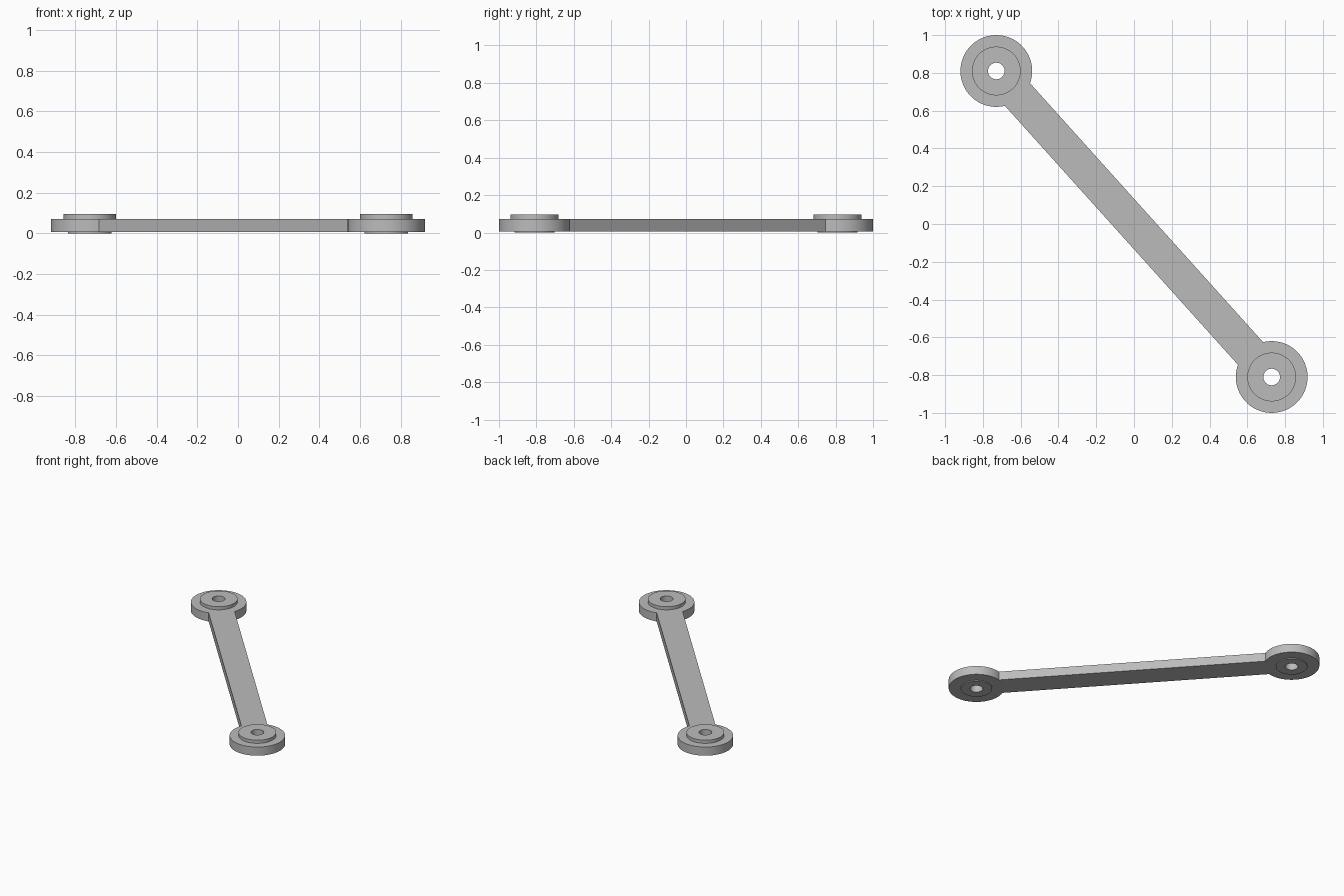
import bpy, bmesh, math
from mathutils import Matrix

cube = bpy.data.objects.get("Cube")
if cube:
    bpy.data.objects.remove(cube, do_unlink=True)

SEG = 64                 # sides of each round end
NECK = 5                 # segments each side of the axis where the bar joins
R_EYE, R_TOP, R_BASE, R_HOLE = 0.19, 0.129, 0.108, 0.044
Z_LOW, Z_HIGH, Z_TOP = 0.006, 0.071, 0.095
CENTRE = (0.729, 0.81)
REACH = math.hypot(*CENTRE)

# Closed cross-section of a round end: bore, lower pad, eye, raised boss
PROFILE = [(R_HOLE, 0), (R_BASE, 0), (R_BASE, Z_LOW), (R_EYE, Z_LOW),
           (R_EYE, Z_HIGH), (R_TOP, Z_HIGH), (R_TOP, Z_TOP), (R_HOLE, Z_TOP)]
WALL = 3                 # profile edge that is the outer wall


def add_eye(bm, turn):
    """Lathe one end, leaving the outer wall open at the bar; return its neck arcs."""
    rows = []
    for i in range(SEG):
        a = 2 * math.pi * i / SEG
        rows.append([bm.verts.new(turn @ Matrix.Translation((-REACH, 0, 0))
                                  @ Matrix.Rotation(a, 4, 'Z')
                                  @ Matrix.Translation((r, 0, z)).to_translation())
                     for r, z in PROFILE])
    for i in range(SEG):
        j = (i + 1) % SEG
        for k in range(len(PROFILE)):
            if k == WALL and (i < NECK or i >= SEG - NECK):
                continue
            m = (k + 1) % len(PROFILE)
            bm.faces.new((rows[i][k], rows[j][k], rows[j][m], rows[i][m]))
    neck = [rows[i % SEG] for i in range(-NECK, NECK + 1)]
    return [row[WALL] for row in neck], [row[WALL + 1] for row in neck]


bm = bmesh.new()
low_a, high_a = add_eye(bm, Matrix.Identity(4))
low_b, high_b = add_eye(bm, Matrix.Rotation(math.pi, 4, 'Z'))

# Straight bar between the two ends
bm.faces.new(low_a + low_b)
bm.faces.new(high_a + high_b)
bm.faces.new((low_a[-1], low_b[0], high_b[0], high_a[-1]))
bm.faces.new((low_b[-1], low_a[0], high_a[0], high_b[-1]))
bmesh.ops.recalc_face_normals(bm, faces=bm.faces)

# Lay the arm along its diagonal
bm.transform(Matrix.Rotation(math.atan2(-CENTRE[1], CENTRE[0]), 4, 'Z'))
mesh = bpy.data.meshes.new("link_arm")
bm.to_mesh(mesh)
bm.free()
arm = bpy.data.objects.new("link_arm", mesh)
bpy.context.collection.objects.link(arm)

# Plain grey metal
grey = bpy.data.materials.new("plain_grey")
grey.use_nodes = True
grey.diffuse_color = (0.5, 0.5, 0.5, 1)
grey.node_tree.nodes["Principled BSDF"].inputs["Base Color"].default_value = (0.5, 0.5, 0.5, 1)
mesh.materials.append(grey)

# Smooth round walls, crisp rims
bpy.ops.object.select_all(action='DESELECT')
arm.select_set(True)
bpy.context.view_layer.objects.active = arm
bpy.ops.object.shade_smooth_by_angle(angle=math.radians(30))
